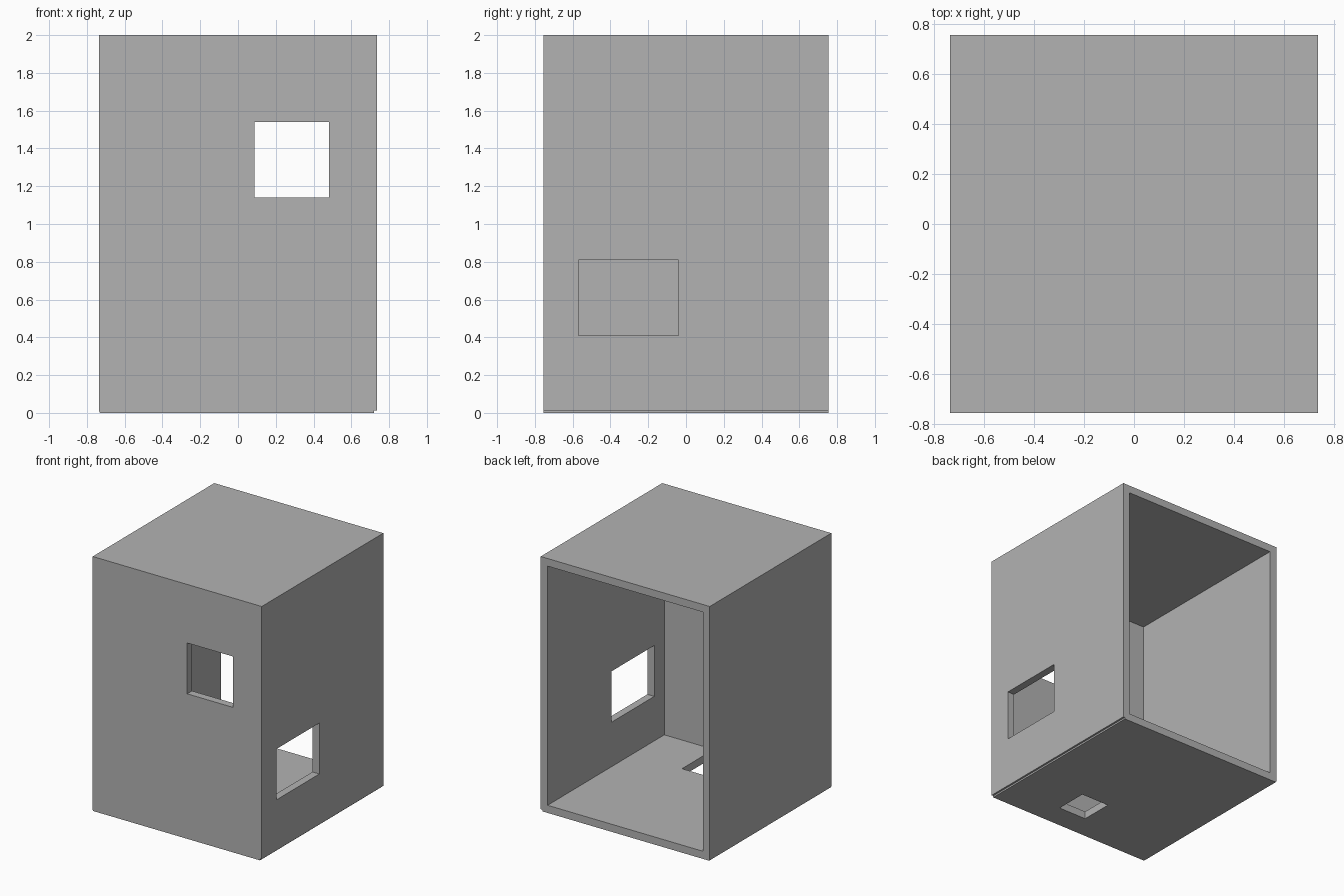
import bpy
import bmesh
from mathutils import Vector

default = bpy.data.objects.get("Cube")
if default:
    bpy.data.objects.remove(default, do_unlink=True)

W, D, H = 0.735, 0.755, 2.0   # half width, half depth, height
T = 0.06                      # panel thickness

# Single plain grey
grey = bpy.data.materials.new("plain_grey")
grey.use_nodes = True
colour = (0.45, 0.45, 0.45, 1)
grey.diffuse_color = colour
grey.node_tree.nodes["Principled BSDF"].inputs["Base Color"].default_value = colour


def extruded(name, points, vector):
    """Closed solid made by pushing a flat outline along a vector."""
    bm = bmesh.new()
    face = bm.faces.new([bm.verts.new(p) for p in points])
    new = bmesh.ops.extrude_face_region(bm, geom=[face])["geom"]
    verts = [v for v in new if isinstance(v, bmesh.types.BMVert)]
    bmesh.ops.translate(bm, verts=verts, vec=Vector(vector))
    bmesh.ops.recalc_face_normals(bm, faces=bm.faces)
    mesh = bpy.data.meshes.new(name)
    bm.to_mesh(mesh)
    bm.free()
    mesh.materials.append(grey)
    obj = bpy.data.objects.new(name, mesh)
    bpy.context.collection.objects.link(obj)
    return obj


def block(name, x, y, z):
    """Box from (low, high) ranges."""
    outline = [(a, b, z[0]) for a, b in
               ((x[0], y[0]), (x[1], y[0]), (x[1], y[1]), (x[0], y[1]))]
    return extruded(name, outline, (0, 0, z[1] - z[0]))


# Outer case: front profile with a slightly narrower base on each side
profile = [(-W, H), (W, H), (W, 0.013), (0.72, 0.013),
           (0.72, 0), (-0.73, 0), (-W, 0.008)]
case = extruded("case", [(x, -D, z) for x, z in profile], (0, 2 * D, 0))

# Hollow interior open at the back, then the three openings
cutters = [
    block("interior_cutter", (T - W, W - T), (T - D, D + T), (T, H - T)),
    block("front_window_cutter", (0.087, 0.483), (-D - T, -D + 2 * T), (1.14, 1.54)),
    block("side_window_cutter", (W - 2 * T, W + T), (-0.57, -0.04), (0.41, 0.81)),
    block("floor_hole_cutter", (0, 0.245), (-0.56, -0.30), (-T, 2 * T)),
]
bpy.context.view_layer.objects.active = case
for cutter in cutters:
    cutter.hide_render = True
    cut = case.modifiers.new(cutter.name, "BOOLEAN")
    cut.operation = "DIFFERENCE"
    cut.solver = "EXACT"
    cut.object = cutter
    bpy.ops.object.modifier_apply(modifier=cut.name)
    bpy.data.objects.remove(cutter, do_unlink=True)
